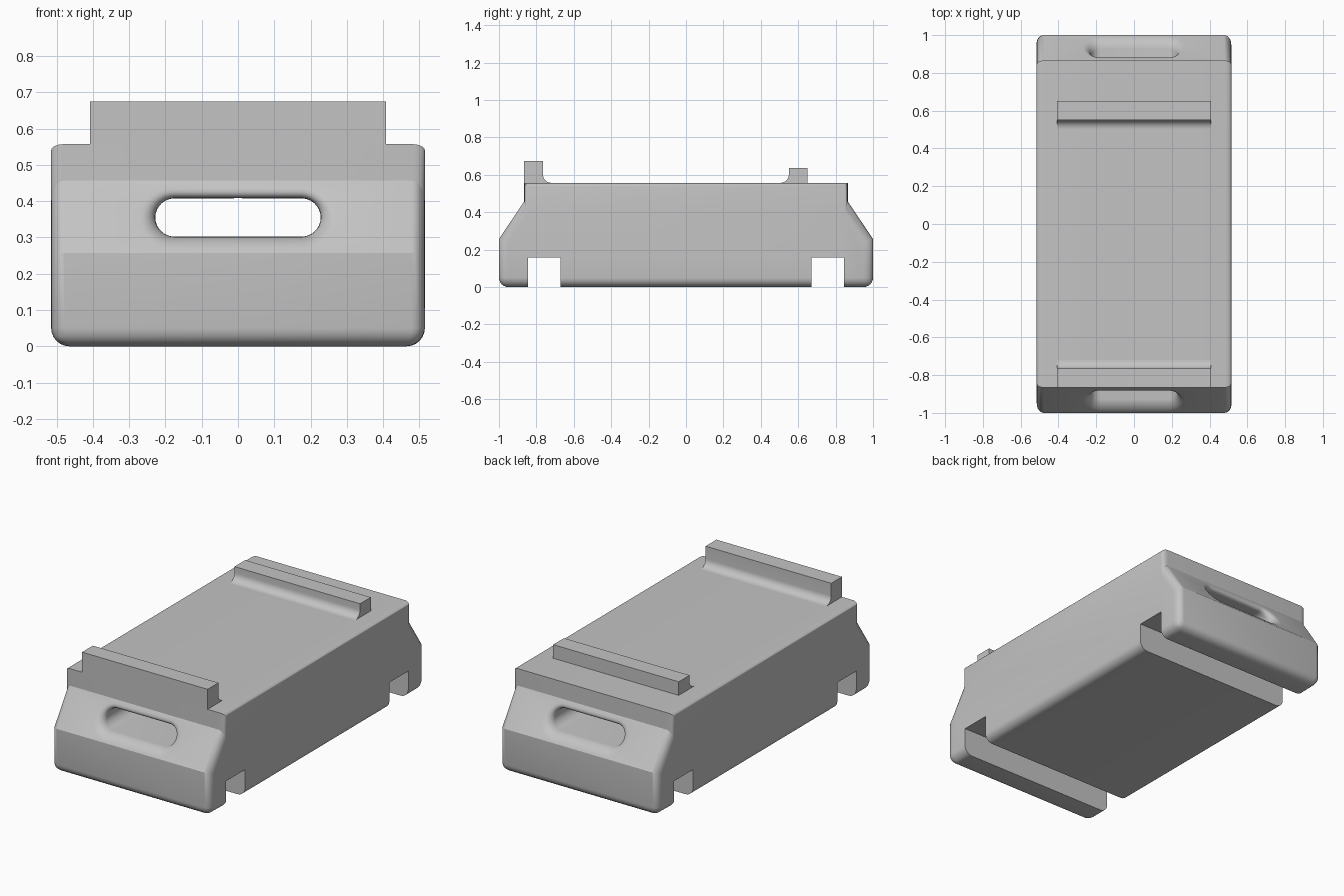
import bpy, bmesh, math

cube = bpy.data.objects.get("Cube")
if cube:
    bpy.data.objects.remove(cube, do_unlink=True)

grey = bpy.data.materials.new("plain_grey")
grey.use_nodes = True
color = (0.55, 0.55, 0.55, 1)
grey.diffuse_color = color
grey.node_tree.nodes["Principled BSDF"].inputs["Base Color"].default_value = color


def extrude_profile(name, profile, half, axis="x"):
    """Extrude a closed outline (horizontal, z) symmetrically along x or y."""
    bm = bmesh.new()
    place = (lambda p, d: (d, p[0], p[1])) if axis == "x" else (lambda p, d: (p[0], d, p[1]))
    face = bm.faces.new([bm.verts.new(place(p, -half)) for p in profile])
    new = bmesh.ops.extrude_face_region(bm, geom=[face])["geom"]
    shift = (2 * half, 0, 0) if axis == "x" else (0, 2 * half, 0)
    bmesh.ops.translate(bm, vec=shift, verts=[v for v in new if isinstance(v, bmesh.types.BMVert)])
    bmesh.ops.recalc_face_normals(bm, faces=bm.faces)
    mesh = bpy.data.meshes.new(name)
    bm.to_mesh(mesh)
    bm.free()
    obj = bpy.data.objects.new(name, mesh)
    bpy.context.collection.objects.link(obj)
    mesh.materials.append(grey)
    return obj


def smooth(obj):
    bpy.ops.object.select_all(action="DESELECT")
    obj.select_set(True)
    bpy.context.view_layer.objects.active = obj
    bpy.ops.object.shade_smooth_by_angle(angle=math.radians(30))


def arc(cx, cz, r, start, end, steps=8):
    angles = [math.radians(start + (end - start) * i / steps) for i in range(steps + 1)]
    return [(cx + r * math.cos(a), cz + r * math.sin(a)) for a in angles]


# Body: side outline with sloped ends and two notches underneath
HALF_WIDTH, TOP, SHOULDER, LIP = 0.515, 0.557, 0.457, 0.257
half_outline = [(0.67, 0), (0.67, 0.157), (0.845, 0.157), (0.845, 0),
                (1, 0), (1, LIP), (0.865, SHOULDER), (0.865, TOP)]
outline = half_outline + [(-y, z) for y, z in reversed(half_outline)]
body = extrude_profile("body", outline, HALF_WIDTH)

# Rounded lower edges and end corners
bm = bmesh.new()
bm.from_mesh(body.data)
weight = bm.edges.layers.float.new("bevel_weight_edge")
for e in bm.edges:
    a, b = (v.co for v in e.verts)
    along_x = abs(a.x - b.x) > 0.1
    at_end = min(abs(a.y), abs(b.y)) > 0.86
    if max(a.z, b.z) < 0.01:
        if not along_x or min(abs(a.y), abs(b.y)) > 0.99:
            e[weight] = 1
    elif at_end and not along_x:
        e[weight] = 0.35 if min(a.z, b.z) > 0.4 else 1
bm.to_mesh(body.data)
bm.free()
bevel = body.modifiers.new("rounding", "BEVEL")
bevel.limit_method = "WEIGHT"
bevel.width = 0.05
bevel.segments = 6

# Long slot running through the body from end to end
R, SLOT_Z, SLOT_X = 0.053, 0.355, 0.175
slot_outline = arc(SLOT_X, SLOT_Z, R, -90, 90, 14) + arc(-SLOT_X, SLOT_Z, R, 90, 270, 14)
cutter = extrude_profile("slot_cutter", slot_outline, 1.3, axis="y")
cutter.hide_render = True
cut = body.modifiers.new("slot", "BOOLEAN")
cut.object = cutter
cut.solver = "EXACT"
bpy.context.view_layer.update()
depsgraph = bpy.context.evaluated_depsgraph_get()
body.data = bpy.data.meshes.new_from_object(body.evaluated_get(depsgraph))
body.modifiers.clear()
bpy.data.objects.remove(cutter, do_unlink=True)

# Flared mouths of the slot
bm = bmesh.new()
bm.from_mesh(body.data)
mouth = []
for e in bm.edges:
    mid = (e.verts[0].co + e.verts[1].co) / 2
    if len(e.link_faces) == 2 and abs(mid.x) < 0.24 and 0.29 < mid.z < 0.42:
        tilt = sorted(abs(f.normal.y) for f in e.link_faces)
        if tilt[0] < 0.05 and tilt[1] > 0.5:
            mouth.append(e)
bmesh.ops.bevel(bm, geom=mouth, offset=0.042, offset_type="OFFSET", segments=6,
                profile=0.5, affect="EDGES", clamp_overlap=False)
bm.to_mesh(body.data)
bm.free()
smooth(body)

# Stop rails on top, each with a hollow fillet on its inner side
BASE, FILLET = TOP - 0.01, 0.045


def rail(name, outer, inner, height):
    inward = 1 if inner > outer else -1
    curve = arc(inner + inward * FILLET, TOP + FILLET, FILLET,
                180 if inward > 0 else 0, 270 if inward > 0 else -90)
    profile = [(outer, BASE), (outer, height), (inner, height)] + curve
    profile.append((curve[-1][0], BASE))
    smooth(extrude_profile(name, profile, 0.408))


rail("front_rail", -0.865, -0.765, 0.675)
rail("back_rail", 0.65, 0.55, 0.637)
